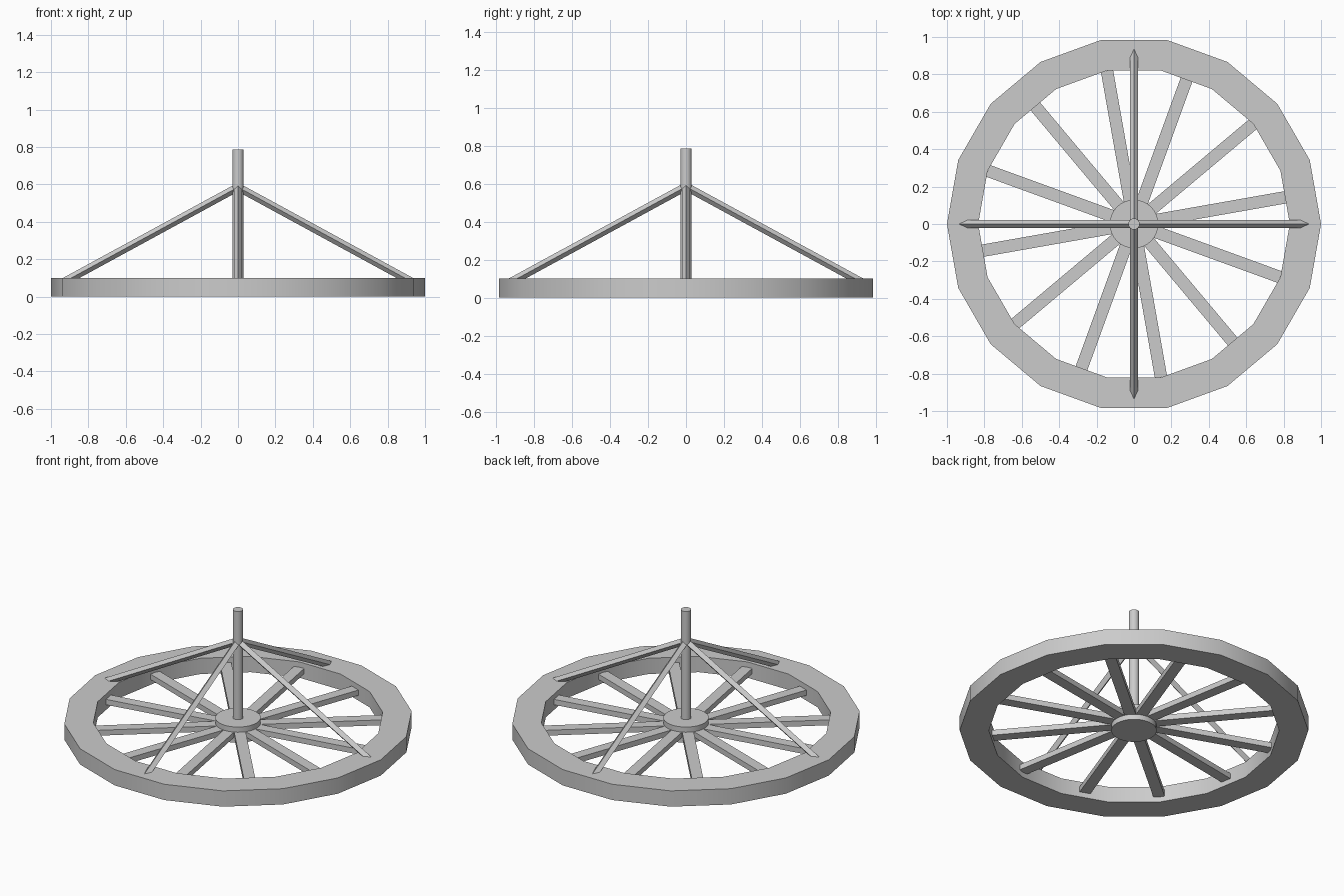
import bpy
import bmesh
from math import cos, sin, pi, radians
from mathutils import Matrix, Vector

cube = bpy.data.objects.get("Cube")
if cube:
    bpy.data.objects.remove(cube, do_unlink=True)

grey = bpy.data.materials.new("plain grey")
grey.use_nodes = True
colour = (0.6, 0.6, 0.6, 1)
grey.diffuse_color = colour
grey.node_tree.nodes["Principled BSDF"].inputs["Base Color"].default_value = colour


def finish(name, bm, smooth=False):
    bmesh.ops.recalc_face_normals(bm, faces=bm.faces)
    mesh = bpy.data.meshes.new(name)
    bm.to_mesh(mesh)
    bm.free()
    mesh.materials.append(grey)
    obj = bpy.data.objects.new(name, mesh)
    bpy.context.collection.objects.link(obj)
    if smooth:
        bpy.ops.object.select_all(action='DESELECT')
        obj.select_set(True)
        bpy.context.view_layer.objects.active = obj
        bpy.ops.object.shade_smooth_by_angle(angle=radians(30))
    return obj


def cylinder(name, radius, bottom, top, sides):
    bm = bmesh.new()
    bmesh.ops.create_cone(
        bm, cap_ends=True, segments=sides, radius1=radius, radius2=radius,
        depth=top - bottom, matrix=Matrix.Translation((0, 0, (top + bottom) / 2)))
    return finish(name, bm, True)


def bar(name, start, end, width, height, roll=0):
    """Box beam running from start to end, rolled about its own length."""
    start, end = Vector(start), Vector(end)
    run = end - start
    matrix = (Matrix.Translation((start + end) / 2)
              @ run.to_track_quat('X', 'Z').to_matrix().to_4x4()
              @ Matrix.Rotation(roll, 4, 'X')
              @ Matrix.Diagonal((run.length, width, height, 1)))
    bm = bmesh.new()
    bmesh.ops.create_cube(bm, size=1, matrix=matrix)
    return finish(name, bm)


def ring(name, outer, inner, height, sides):
    """Flat polygonal ring with a rectangular section."""
    bm = bmesh.new()
    section = [(outer, 0), (outer, height), (inner, height), (inner, 0)]
    loops = []
    for i in range(sides):
        a = 2 * pi * i / sides
        loops.append([bm.verts.new((r * cos(a), r * sin(a), z)) for r, z in section])
    for i, here in enumerate(loops):
        there = loops[(i + 1) % sides]
        for k in range(4):
            n = (k + 1) % 4
            bm.faces.new((here[k], there[k], there[n], here[n]))
    return finish(name, bm, True)


# Wheel lying flat: rim, hub and spokes
ring("rim", 1.0, 0.833, 0.1, 18)
cylinder("hub", 0.13, 0, 0.1, 32)
for i in range(12):
    a = radians(10 + 30 * i)
    direction = Vector((cos(a), sin(a), 0))
    lift = Vector((0, 0, 0.05))
    bar(f"spoke_{i + 1}", direction * 0.05 + lift, direction * 0.832 + lift, 0.066, 0.034)

# Upright post
cylinder("post", 0.03, 0.09, 0.785, 24)

# Four diagonal braces, set on edge, sinking into the rim
for name, x, y in (("left", 1, 0), ("back", 0, 1), ("right", -1, 0), ("front", 0, -1)):
    bar(f"{name}_brace", (0, 0, 0.585), (x * 0.955, y * 0.955, 0.065),
        0.03, 0.03, pi / 4)
